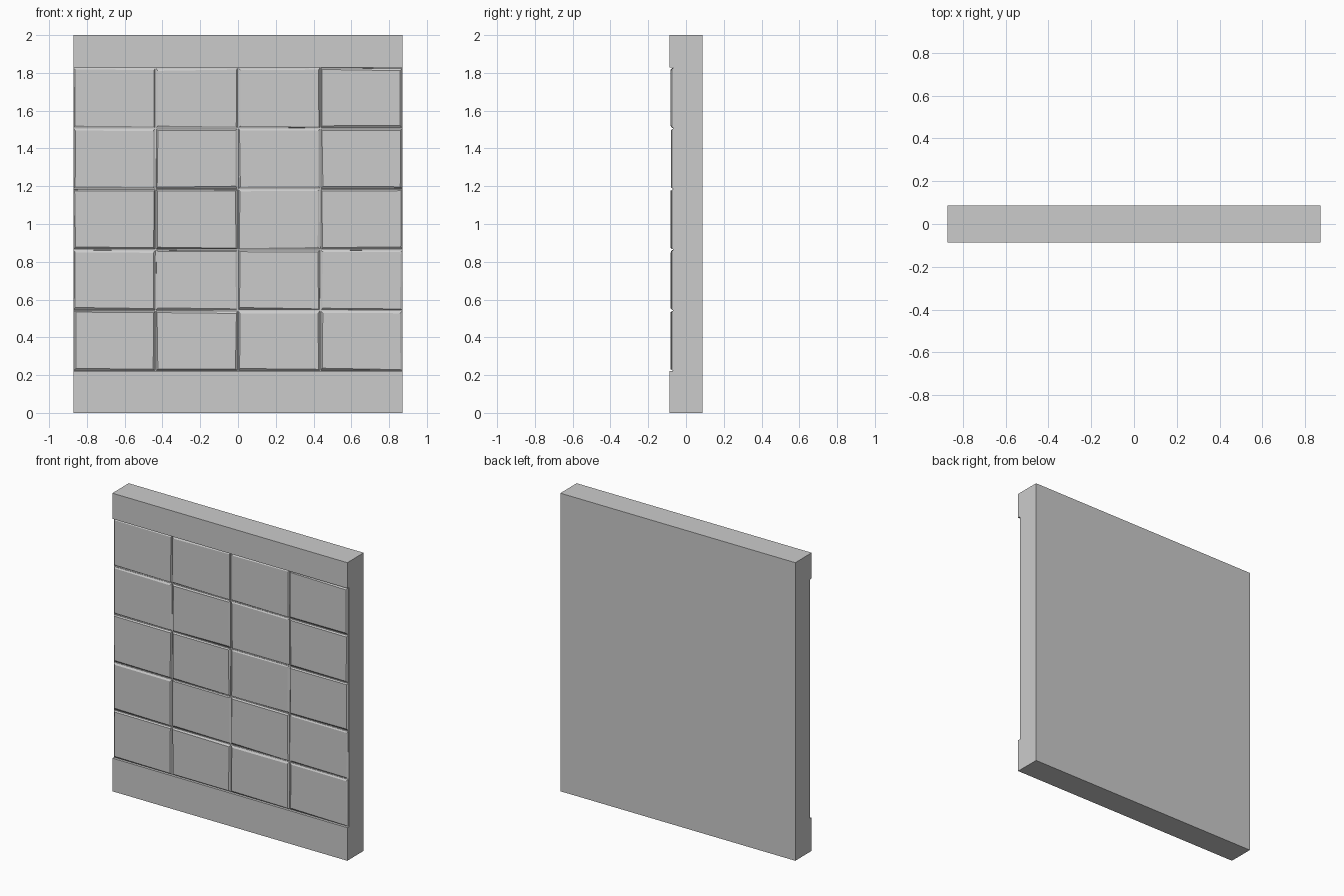
import bpy, bmesh, random

if "Cube" in bpy.data.objects:
    bpy.data.objects.remove(bpy.data.objects["Cube"])
random.seed(4)

HX, HY = 0.872, 0.087           # half width, half depth
Z0, Z1, TOP = 0.222, 1.828, 2.0  # tile field limits and full height
RECESS = -0.070                  # wall plane behind the tiles
COLS, ROWS = 4, 5


def make_object(name, bm):
    bmesh.ops.recalc_face_normals(bm, faces=bm.faces)
    me = bpy.data.meshes.new(name)
    bm.to_mesh(me)
    bm.free()
    ob = bpy.data.objects.new(name, me)
    bpy.context.collection.objects.link(ob)
    return ob


# Wall slab: side profile with top and bottom bands, extruded across x
profile = [(-HY, 0), (HY, 0), (HY, TOP), (-HY, TOP),
           (-HY, Z1), (RECESS, Z1), (RECESS, Z0), (-HY, Z0)]
bm = bmesh.new()
face = bm.faces.new([bm.verts.new((-HX, y, z)) for y, z in profile])
ext = bmesh.ops.extrude_face_region(bm, geom=[face])
bmesh.ops.translate(bm, vec=(2 * HX, 0, 0),
                    verts=[v for v in ext["geom"] if isinstance(v, bmesh.types.BMVert)])
make_object("wall_slab", bm)


def jitter(a):
    return random.uniform(-a, a)


# Stone tile: slightly irregular block with sloped edges around a flat face
def tile(name, x0, x1, z0, z1):
    bm = bmesh.new()
    front = -0.080 + jitter(0.002)
    rings = []
    for y, inset, wobble in ((RECESS + 0.005, 0.003, 0),
                             (RECESS - 0.003, 0.003, 0.001),
                             (front, 0.011, 0.004)):
        ring = []
        for sx, sz in ((0, 0), (1, 0), (1, 1), (0, 1)):
            x = x1 - inset if sx else x0 + inset
            z = z1 - inset * 1.2 if sz else z0 + inset
            ring.append(bm.verts.new((x + jitter(wobble), y, z + jitter(wobble))))
        rings.append(ring)
    for a, b in zip(rings, rings[1:]):
        for i in range(4):
            j = (i + 1) % 4
            bm.faces.new((a[i], a[j], b[j], b[i]))
    bm.faces.new(rings[0])
    bm.faces.new(rings[-1])
    make_object(name, bm)


w, h = 2 * HX / COLS, (Z1 - Z0) / ROWS
for r in range(ROWS):
    for c in range(COLS):
        x, z = -HX + c * w, Z0 + r * h
        tile(f"tile_{r + 1}_{c + 1}", x, x + w, z, z + h)
